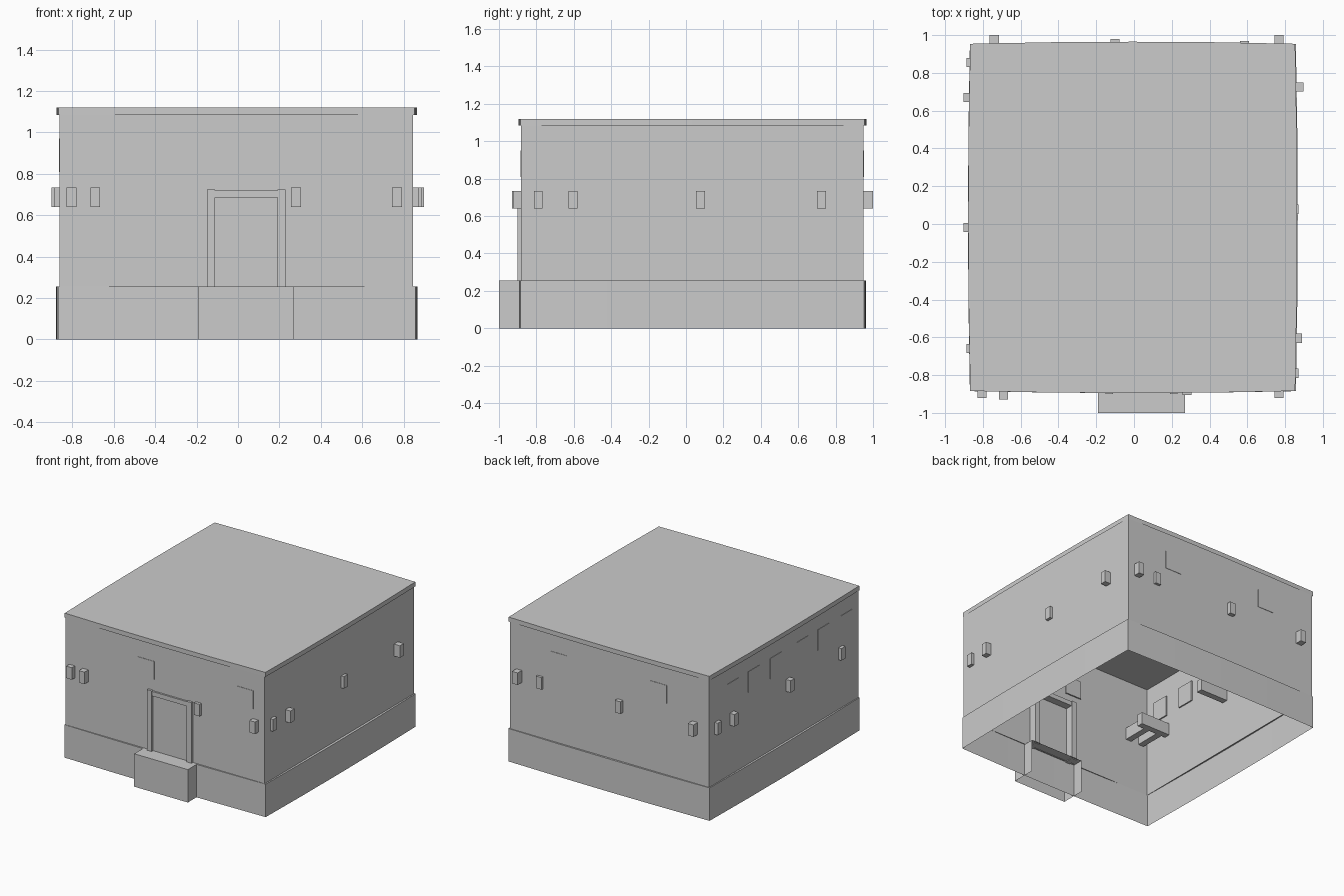
import bpy, bmesh

if "Cube" in bpy.data.objects:
    bpy.data.objects.remove(bpy.data.objects["Cube"])


def finish(name, bm):
    mesh = bpy.data.meshes.new(name)
    bm.to_mesh(mesh)
    bm.free()
    ob = bpy.data.objects.new(name, mesh)
    bpy.context.collection.objects.link(ob)
    return ob


def box(name, x0, x1, y0, y1, z0, z1, drop=()):
    """Box from its limits; drop lists outward directions of faces to leave open."""
    bm = bmesh.new()
    bmesh.ops.create_cube(bm, size=1)
    for v in bm.verts:
        v.co = (x1 if v.co.x > 0 else x0, y1 if v.co.y > 0 else y0, z1 if v.co.z > 0 else z0)
    bm.normal_update()
    gone = [f for f in bm.faces if any(f.normal[a] * s > 0.9 for a, s in drop)]
    bmesh.ops.delete(bm, geom=gone, context='FACES')
    return finish(name, bm)


def outline(x0, x1, y0, y1, bulge, n=4):
    """Rectangle whose sides bow outward a little."""
    corners = [(x0, y0), (x1, y0), (x1, y1), (x0, y1)]
    out = [(0, -1), (1, 0), (0, 1), (-1, 0)]
    pts = []
    for i in range(4):
        (ax, ay), (bx, by) = corners[i], corners[(i + 1) % 4]
        for k in range(n):
            t = k / n
            b = bulge * 4 * t * (1 - t)
            pts.append((ax + (bx - ax) * t + out[i][0] * b, ay + (by - ay) * t + out[i][1] * b))
    return pts


def shell(name, pts, z0, z1, cap=False):
    """Open wall ring, optionally closed on top."""
    bm = bmesh.new()
    lo = [bm.verts.new((x, y, z0)) for x, y in pts]
    hi = [bm.verts.new((x, y, z1)) for x, y in pts]
    for i in range(len(pts)):
        j = (i + 1) % len(pts)
        bm.faces.new((lo[i], lo[j], hi[j], hi[i]))
    if cap:
        bm.faces.new(hi)
    return finish(name, bm)


# Hollow building body: plinth, walls, roof with a thin rim
X0, X1, Y0, Y1 = -0.862, 0.847, -0.882, 0.948
shell("plinth", outline(-0.869, 0.857, -0.885, 0.953, 0.01), 0, 0.255)
shell("walls", outline(X0, X1, Y0, Y1, 0), 0.25, 1.119)
shell("roof", outline(-0.867, 0.853, -0.884, 0.954, 0.011), 1.085, 1.12, cap=True)

# Ledge between plinth and walls
bm = bmesh.new()
outer = [bm.verts.new((x, y, 0.255)) for x, y in outline(-0.869, 0.857, -0.885, 0.953, 0.01)]
inner = [bm.verts.new((x, y, 0.255)) for x, y in outline(X0, X1, Y0, Y1, 0)]
for i in range(len(outer)):
    j = (i + 1) % len(outer)
    bm.faces.new((outer[i], outer[j], inner[j], inner[i]))
finish("plinth_ledge", bm)

# Doorstep, open underneath and behind
box("doorstep", -0.19, 0.27, -1.0, -0.81, 0, 0.255, drop=((2, -1), (1, 1)))

# Door frame
for side, x in (("left", -0.15), ("right", 0.19)):
    box("door_post_" + side, x, x + 0.04, -0.9, -0.82, 0.25, 0.725)
box("door_lintel", -0.11, 0.19, -0.896, -0.824, 0.685, 0.72)

# Beam ends poking through the walls: (position along wall, outer reach)
L, W, ZB, ZT = 0.28, 0.024, 0.64, 0.733
front = ((-0.805, -0.92), (-0.69, -0.93), (0.28, -0.905), (0.768, -0.922))
back = ((-0.74, 1.0), (-0.10, 0.98), (0.585, 0.968), (0.768, 1.0))
left = ((0.855, -0.888), (0.67, -0.902), (-0.018, -0.902), (-0.66, -0.888))
right = ((-0.79, 0.872), (-0.605, 0.89), (0.078, 0.87), (0.725, 0.898))
for i, (p, r) in enumerate(front):
    box(f"front_beam_{i}", p - W, p + W, r, r + L, ZB, ZT)
for i, (p, r) in enumerate(back):
    box(f"back_beam_{i}", p - W, p + W, r - L, r, ZB, ZT)
for i, (p, r) in enumerate(left):
    box(f"left_beam_{i}", r, r + L, p - W, p + W, ZB, ZT)
for i, (p, r) in enumerate(right):
    box(f"right_beam_{i}", r - L, r, p - W, p + W, ZB, ZT)

# Nearly flush window panels
H, E, D = 0.07, 0.003, 0.01
for i, x in enumerate((-0.17, 0.68)):
    box(f"front_window_{i}", x - H, x + H, Y0 - E, Y0 + D, 0.81, 0.95)
for i, x in enumerate((0.43, -0.43)):
    box(f"back_window_{i}", x - H, x + H, Y1 - D, Y1 + E, 0.81, 0.95)
for i, y in enumerate((0.655, 0.40, 0.13, -0.19, -0.45, -0.73)):
    box(f"left_window_{i}", X0 - E, X0 + D, y - H, y + H, 0.81, 0.97)
